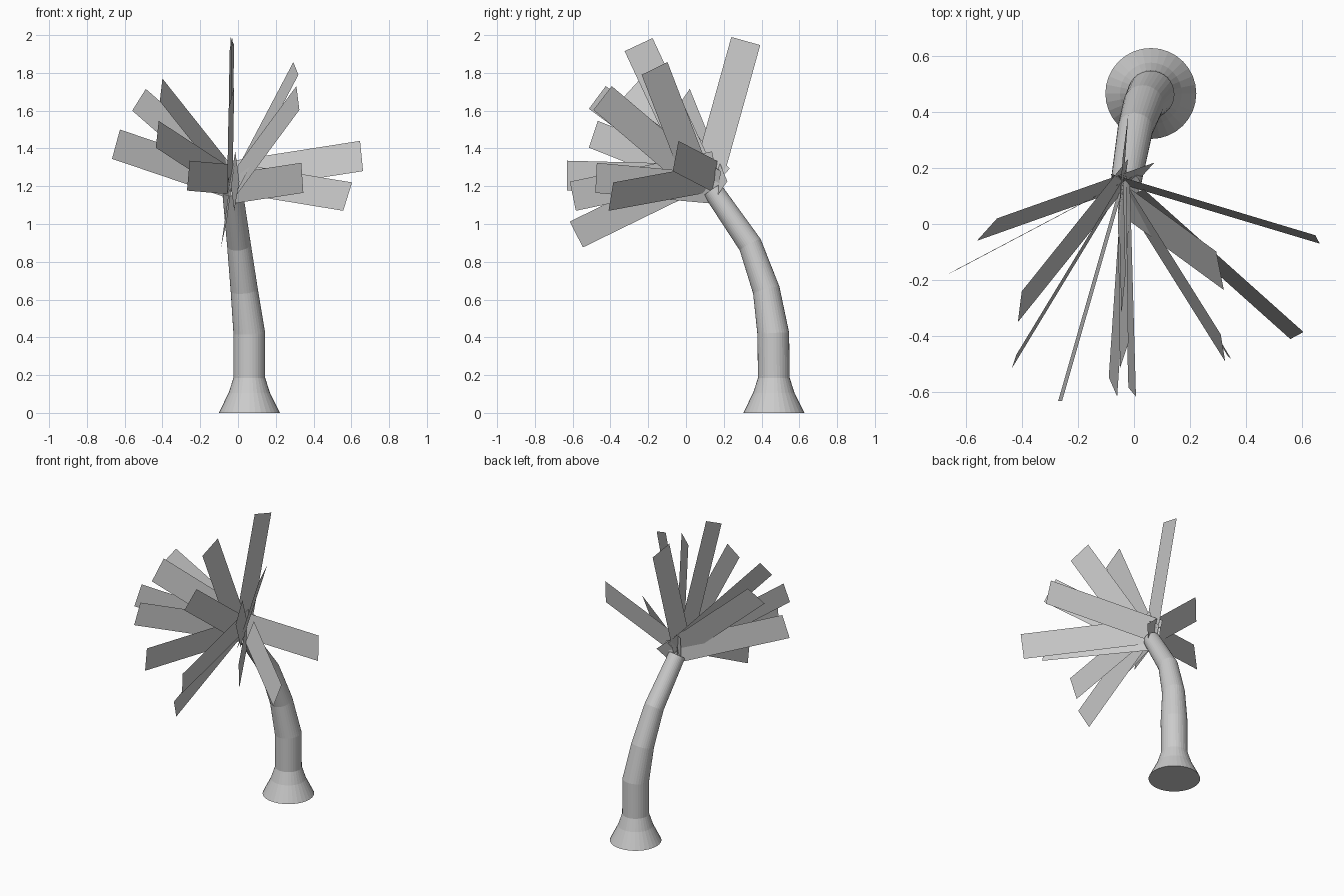
import bpy, bmesh, math
from mathutils import Vector

cube = bpy.data.objects.get("Cube")
if cube:
    bpy.data.objects.remove(cube)

grey = bpy.data.materials.new("light_grey")
grey.use_nodes = True
grey.diffuse_color = (0.6, 0.6, 0.6, 1)
grey.node_tree.nodes["Principled BSDF"].inputs["Base Color"].default_value = (0.6, 0.6, 0.6, 1)


def finish(name, bm):
    mesh = bpy.data.meshes.new(name)
    bm.to_mesh(mesh)
    bm.free()
    mesh.materials.append(grey)
    obj = bpy.data.objects.new(name, mesh)
    bpy.context.collection.objects.link(obj)
    return obj


# Trunk: flared foot, straight lower part, then a bend toward the front
SIDES = 32
UP = Vector((0, 0, 1))
rings = [  # centre, radius, ring normal
    ((0.06, 0.465, 0), 0.162, UP),
    ((0.06, 0.465, 0.105), 0.11, UP),
    ((0.06, 0.465, 0.185), 0.084, UP),
    ((0.06, 0.462, 0.42), 0.084, Vector((-0.04, -0.06, 1))),
    ((0.033, 0.425, 0.65), 0.072, Vector((-0.1, -0.27, 1))),
    ((0.005, 0.34, 0.89), 0.063, Vector((-0.12, -0.55, 1))),
    ((-0.03, 0.14, 1.18), 0.054, Vector((-0.12, -0.68, 1))),
]
bm = bmesh.new()
loops = []
for centre, radius, normal in rings:
    turn = UP.rotation_difference(normal)
    loop = []
    for i in range(SIDES):
        a = math.tau * i / SIDES
        offset = turn @ Vector((radius * math.cos(a), radius * math.sin(a), 0))
        loop.append(bm.verts.new(Vector(centre) + offset))
    loops.append(loop)
for low, high in zip(loops, loops[1:]):
    for i in range(SIDES):
        j = (i + 1) % SIDES
        bm.faces.new((low[i], low[j], high[j], high[i]))
bm.faces.new(loops[0][::-1])
bm.faces.new(loops[-1])
finish("trunk", bm)

# Fronds: flat rectangles given by the two corners of each tip
CROWN = Vector((-0.04, 0.15, 1.23))
LENGTH = 0.77
tips = [
    ((-0.625, -0.16, 1.50), (-0.667, -0.18, 1.345)),
    ((-0.488, 0.02, 1.715), (-0.56, -0.06, 1.60)),
    ((-0.40, -0.24, 1.77), (-0.414, -0.35, 1.65)),
    ((-0.42, -0.467, 1.546), (-0.435, -0.514, 1.404)),
    ((-0.256, -0.63, 1.335), (-0.27, -0.63, 1.177)),
    ((-0.04, 0.24, 1.99), (-0.02, 0.393, 1.947)),
    ((-0.03, -0.177, 1.984), (-0.045, -0.325, 1.915)),
    ((0.293, -0.098, 1.857), (0.32, -0.235, 1.79)),
    ((0.309, -0.393, 1.73), (0.325, -0.49, 1.604)),
    ((0.646, -0.04, 1.44), (0.662, -0.07, 1.28)),
    ((0.335, -0.472, 1.324), (0.346, -0.48, 1.165)),
    ((0.604, -0.385, 1.22), (0.557, -0.41, 1.07)),
    ((-0.06, -0.615, 1.013), (-0.09, -0.546, 0.876)),
    ((0.007, -0.615, 1.224), (-0.02, -0.583, 1.07)),
    ((-0.02, -0.425, 1.73), (-0.05, -0.514, 1.61)),
]
for n, (a, b) in enumerate(tips):
    a, b = Vector(a), Vector(b)
    across = (b - a).normalized()
    along = CROWN - (a + b) / 2
    along = (along - across * along.dot(across)).normalized() * LENGTH
    bm = bmesh.new()
    bm.faces.new([bm.verts.new(p) for p in (a, b, b + along, a + along)])
    finish(f"frond_{n + 1}", bm)
